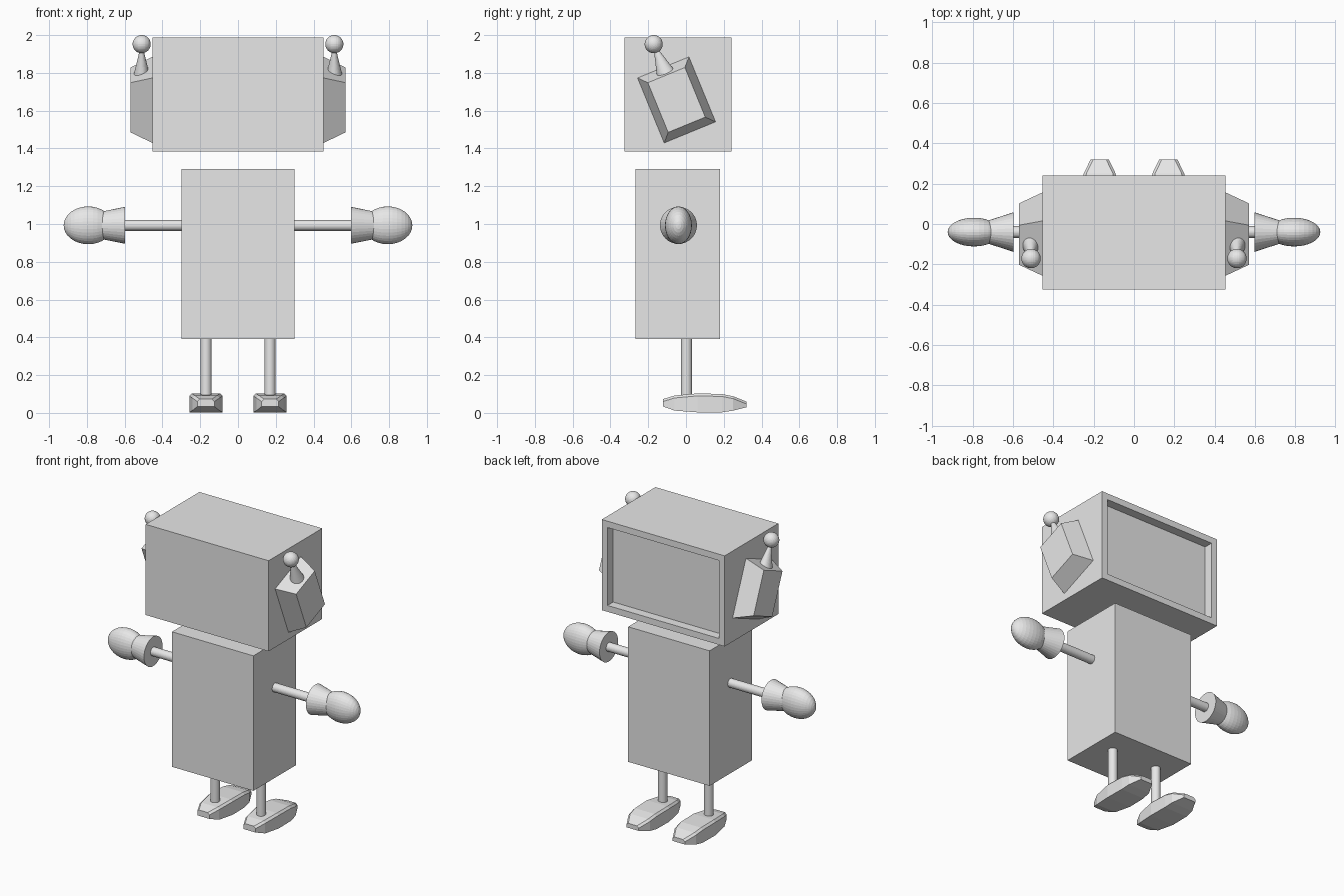
import bpy, bmesh, math
from mathutils import Vector, Matrix

if "Cube" in bpy.data.objects:
    bpy.data.objects.remove(bpy.data.objects["Cube"])

grey = bpy.data.materials.new("light_grey")
grey.diffuse_color = (0.8, 0.8, 0.8, 1)
grey.use_nodes = True
grey.node_tree.nodes["Principled BSDF"].inputs["Base Color"].default_value = grey.diffuse_color


def finish(name, bm):
    bmesh.ops.recalc_face_normals(bm, faces=bm.faces)
    me = bpy.data.meshes.new(name)
    bm.to_mesh(me)
    bm.free()
    me.materials.append(grey)
    ob = bpy.data.objects.new(name, me)
    bpy.context.collection.objects.link(ob)
    return ob


def loft(name, rings):
    """Closed skin through rings of equal point count, capped at both ends."""
    bm = bmesh.new()
    vs = [[bm.verts.new(p) for p in r] for r in rings]
    n = len(rings[0])
    for a, b in zip(vs, vs[1:]):
        for i in range(n):
            j = (i + 1) % n
            bm.faces.new((a[i], a[j], b[j], b[i]))
    bm.faces.new(vs[0])
    bm.faces.new(vs[-1])
    return finish(name, bm)


def box(x0, x1, y0, y1, z0, z1):
    bm = bmesh.new()
    bmesh.ops.create_cube(bm, size=1)
    for v in bm.verts:
        v.co = ((x0 + x1) / 2 + v.co.x * (x1 - x0),
                (y0 + y1) / 2 + v.co.y * (y1 - y0),
                (z0 + z1) / 2 + v.co.z * (z1 - z0))
    return bm


def ellipsoid(name, centre, radii):
    bm = bmesh.new()
    # poles along x
    m = (Matrix.Translation(centre) @ Matrix.Diagonal((*radii, 1))
         @ Matrix.Rotation(math.pi / 2, 4, 'Y'))
    bmesh.ops.create_uvsphere(bm, u_segments=32, v_segments=16, radius=1, matrix=m)
    return finish(name, bm)


def oval(centre, u, v, n=32):
    c, u, v = Vector(centre), Vector(u), Vector(v)
    return [c + u * math.cos(t) + v * math.sin(t)
            for t in (2 * math.pi * i / n for i in range(n))]


# Body
finish("body", box(-0.30, 0.30, -0.267, 0.18, 0.39, 1.29))

# Head with a recessed screen on its +y side
bm = box(-0.453, 0.453, -0.325, 0.24, 1.383, 1.987)
bm.normal_update()
screen = max(bm.faces, key=lambda f: f.calc_center_median().y)
bmesh.ops.inset_region(bm, faces=[screen], thickness=0.06)
ext = bmesh.ops.extrude_face_region(bm, geom=[screen])
bmesh.ops.translate(bm, vec=(0, -0.06, 0),
                    verts=[g for g in ext["geom"] if isinstance(g, bmesh.types.BMVert)])
if screen.is_valid:
    bmesh.ops.delete(bm, geom=[screen], context='FACES_ONLY')
finish("head", bm)

# Tilt of the ears and antennae in the y-z plane
tilt = math.radians(22.3)
side = Vector((0, math.cos(tilt), math.sin(tilt)))
up = Vector((0, -math.sin(tilt), math.cos(tilt)))
mid = Vector((0, -0.05, 1.657))


def foot_ring(x, y, hw, z0, z1):
    c = 0.013
    return [(x - hw, y, z0), (x + hw, y, z0), (x + hw, y, z1 - c),
            (x + hw - c, y, z1), (x - hw + c, y, z1), (x - hw, y, z1 - c)]


for s, tag in ((-1, "left"), (1, "right")):
    # Ear: tapered block
    loft(f"ear_{tag}", [[mid + Vector((s * x, 0, 0)) + side * a * w + up * b * h
                         for a, b in ((-1, -1), (1, -1), (1, 1), (-1, 1))]
                        for x, w, h in ((0.45, 0.148, 0.187), (0.57, 0.106, 0.142))])

    # Antenna: cone and ball
    root = mid + Vector((s * 0.51, 0, 0))
    loft(f"antenna_{tag}", [oval(root + up * d, (r * 0.82, 0, 0), side * r)
                            for d, r in ((0.142, 0.052), (0.30, 0.008))])
    ellipsoid(f"antenna_ball_{tag}", root + up * 0.319, (0.048,) * 3)

    # Arm, cuff and mitten
    def ring(x, ry, rz):
        return oval((s * x, -0.04, 0.993), (0, ry, 0), (0, 0, rz))
    loft(f"arm_{tag}", [ring(0.29, 0.029, 0.029), ring(0.65, 0.029, 0.029)])
    loft(f"cuff_{tag}", [ring(0.597, 0.098, 0.098), ring(0.72, 0.058, 0.073)])
    ellipsoid(f"hand_{tag}", (s * 0.793, -0.04, 0.993), (0.13, 0.071, 0.1))

    # Leg and foot
    x = s * 0.17
    loft(f"leg_{tag}", [oval((x, 0.003, z), (0.029, 0, 0), (0, 0.029, 0))
                        for z in (0.07, 0.40)])
    loft(f"foot_{tag}", [foot_ring(x, *r) for r in (
        (-0.122, 0.045, 0.034, 0.073), (-0.06, 0.072, 0.012, 0.092),
        (0.06, 0.088, 0.003, 0.103), (0.19, 0.086, 0.003, 0.1),
        (0.25, 0.079, 0.012, 0.088), (0.32, 0.045, 0.03, 0.06))])
